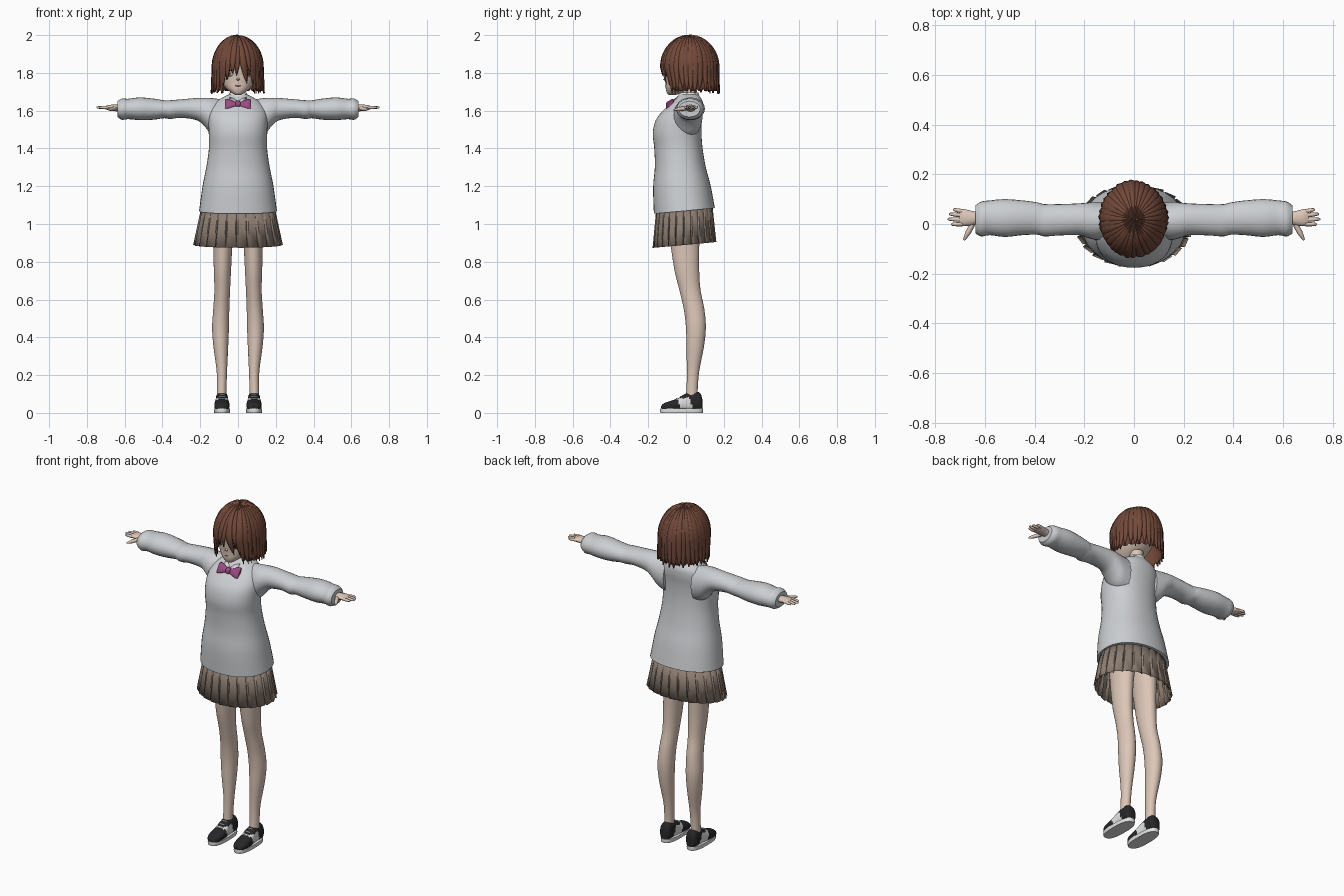
import bpy, bmesh, math, random
from mathutils import Vector
from mathutils.bvhtree import BVHTree

random.seed(4)
if "Cube" in bpy.data.objects:
    bpy.data.objects.remove(bpy.data.objects["Cube"])


def material(name, *rgb):
    m = bpy.data.materials.new(name)
    m.use_nodes = True
    m.diffuse_color = (*rgb, 1)
    m.node_tree.nodes["Principled BSDF"].inputs["Base Color"].default_value = (*rgb, 1)
    return m


KNIT = material("grey_knit", .6, .62, .64)
SKIN = material("skin", .72, .57, .48)
HAIR = material("brown_hair", .17, .066, .042)
CLOTH = material("taupe_cloth", .27, .21, .17)
BOW = material("plum_ribbon", .32, .07, .22)
BLACK = material("black_leather", .02, .02, .022)
WHITE = material("white", .75, .75, .75)
IRIS = material("amber_iris", .3, .13, .06)


def finish(name, verts, faces, mats, mirror=False, thick=0, angle=40):
    """Make a mesh object with sharp edges above the angle."""
    me = bpy.data.meshes.new(name)
    me.from_pydata(verts, [], faces)
    bm = bmesh.new()
    bm.from_mesh(me)
    bmesh.ops.remove_doubles(bm, verts=bm.verts, dist=1e-5)
    bmesh.ops.recalc_face_normals(bm, faces=bm.faces)
    bm.to_mesh(me)
    bm.free()
    for p in me.polygons:
        p.use_smooth = True
    me.set_sharp_from_angle(angle=math.radians(angle))
    for m in mats:
        me.materials.append(m)
    ob = bpy.data.objects.new(name, me)
    bpy.context.scene.collection.objects.link(ob)
    if thick:
        ob.modifiers.new("thickness", 'SOLIDIFY').thickness = thick
    if mirror:
        ob.modifiers.new("mirror", 'MIRROR').use_mirror_merge = False
    return ob


def spline(rows, steps):
    """Catmull-Rom curve through rows of numbers."""
    out = []
    for i in range(len(rows) - 1):
        p, a, b, n = rows[max(i - 1, 0)], rows[i], rows[i + 1], rows[min(i + 2, len(rows) - 1)]
        for s in range(steps):
            t = s / steps
            out.append([y + t / 2 * (z - x + t * (2 * x - 5 * y + 4 * z - w + t * (3 * (y - z) + w - x)))
                        for x, y, z, w in zip(p, a, b, n)])
    return out + [list(rows[-1])]


def loft(name, axis, rows, mats, power=2, seg=32, steps=4, **kw):
    """Skin oval rings; each row is position, low and high of the two other axes."""
    verts = []
    rings = spline(rows, steps)
    for t, a0, a1, b0, b1 in rings:
        for k in range(seg):
            c, s = math.cos(math.tau * k / seg), math.sin(math.tau * k / seg)
            a = (a0 + a1) / 2 + (a1 - a0) / 2 * math.copysign(abs(c) ** (2 / power), c)
            b = (b0 + b1) / 2 + (b1 - b0) / 2 * math.copysign(abs(s) ** (2 / power), s)
            verts.append({"x": (t, a, b), "y": (a, t, b), "z": (a, b, t)}[axis])
    faces = [(r * seg + k, r * seg + (k + 1) % seg, (r + 1) * seg + (k + 1) % seg, (r + 1) * seg + k)
             for r in range(len(rings) - 1) for k in range(seg)]
    faces += [range(seg), range(len(verts) - seg, len(verts))]
    return finish(name, verts, faces, mats, **kw)


def even(rows):
    return [(z, -w, w, y0, y1) for z, w, y0, y1 in rows]


def rod(name, p, q, r0, r1, mat):
    """Tapered round rod between two points, mirrored."""
    p, q = Vector(p), Vector(q)
    turn = (q - p).to_track_quat('Z', 'Y')
    verts = []
    for f, r in ((0, r0), (.5, r0), (.9, r1), (1, r1 / 2)):
        verts += [p.lerp(q, f) + turn @ Vector((r * math.cos(k * math.tau / 8), r * math.sin(k * math.tau / 8), 0))
                  for k in range(8)]
    faces = [(r + k, r + (k + 1) % 8, r + 8 + (k + 1) % 8, r + 8 + k) for r in (0, 8, 16) for k in range(8)]
    finish(name, verts, faces + [range(8), range(24, 32)], [mat], mirror=True, angle=60)


# Sweater body, its hem dropping towards the front
sweater = loft("sweater_body", "z", even([
    (1.07, .206, -.17, .153), (1.2, .188, -.174, .13), (1.3, .168, -.165, .105), (1.4, .154, -.168, .088),
    (1.48, .155, -.176, .082), (1.55, .156, -.16, .084), (1.6, .15, -.122, .09), (1.64, .125, -.08, .09),
    (1.665, .09, -.055, .08), (1.685, .05, -.035, .065)]), [KNIT], power=2.2, seg=40)
for v in sweater.data.vertices:
    v.co.z += max(0, 1.3 - v.co.z) * .4 * v.co.y

# Sleeves
loft("sleeves", "x", [
    (.09, -.05, .085, 1.46, 1.66), (.14, -.065, .088, 1.475, 1.667), (.18, -.058, .087, 1.52, 1.668),
    (.22, -.045, .083, 1.55, 1.667), (.3, -.046, .08, 1.562, 1.66), (.36, -.05, .08, 1.556, 1.655),
    (.39, -.043, .087, 1.56, 1.655), (.45, -.045, .095, 1.552, 1.664), (.52, -.052, .1, 1.55, 1.67),
    (.58, -.045, .095, 1.555, 1.663), (.615, -.05, .09, 1.552, 1.664), (.638, -.038, .075, 1.567, 1.65)],
    [KNIT], mirror=True, seg=24)

# Hands
loft("palms", "x", [(.62, .002, .046, 1.592, 1.63), (.655, -.006, .053, 1.598, 1.632),
                    (.685, -.008, .06, 1.603, 1.63), (.703, -.002, .056, 1.608, 1.624)],
     [SKIN], mirror=True, seg=16)
for finger, y, tip in (("index", -.001, .737), ("middle", .017, .75), ("ring", .035, .745), ("little", .051, .728)):
    rod(finger + "_fingers", (.69, y, 1.617), (tip, y * 1.15, 1.617), .0085, .006, SKIN)
rod("thumbs", (.65, -.002, 1.612), (.685, -.065, 1.605), .011, .006, SKIN)

# Pleated skirt: each pleat is an outer panel and a tucked fold
verts, pleats = [], 24
for h in (0, .5, 1):
    for i in range(pleats):
        for f, depth in ((0, 1), (.78, .3), (.84, -.9)):
            a = math.tau * (i + f) / pleats
            r = 1 + depth * (.012 + .03 * h)
            y = -.008 + (.147 + .015 * h) * r * math.sin(a)
            verts.append(((.192 + .036 * h) * r * math.cos(a), y, 1.09 - .2 * h + .09 * h * y))
n = pleats * 3
finish("pleated_skirt", verts, [(r + k, r + (k + 1) % n, r + n + (k + 1) % n, r + n + k)
                                for r in (0, n) for k in range(n)], [CLOTH], thick=.003, angle=15)

# Legs
loft("legs", "z", [
    (1.08, .01, .14, -.1, .08), (.98, .018, .135, -.09, .075), (.88, .03, .13, -.08, .07),
    (.75, .037, .128, -.06, .07), (.65, .042, .125, -.035, .077), (.55, .046, .131, -.012, .097),
    (.45, .048, .137, 0, .105), (.35, .052, .13, .002, .095), (.22, .058, .113, .005, .07),
    (.12, .061, .112, .002, .062), (.06, .061, .112, -.005, .065)], [SKIN], mirror=True)

# Shoes with a pale saddle panel
shoe = loft("shoes", "y", [
    (-.133, .07, .1, .012, .035), (-.115, .052, .118, .01, .052), (-.08, .045, .125, .01, .064),
    (-.04, .046, .124, .01, .078), (-.01, .05, .12, .01, .098), (.025, .052, .118, .01, .11),
    (.06, .052, .118, .01, .112), (.078, .055, .115, .01, .1), (.087, .068, .102, .012, .07)],
    [BLACK, WHITE], power=2.5, mirror=True, seg=28)
for p in shoe.data.polygons:
    c = p.center
    if -.02 < c.y + .35 * c.z < .045 and c.z < .078:
        p.material_index = 1
loft("shoe_soles", "z", [(0, .044, .126, -.135, .089), (.011, .042, .128, -.138, .091),
                         (.022, .043, .127, -.136, .09)], [WHITE], power=2.6, mirror=True, steps=1)
for i in range(3):
    y = -.05 + i * .022
    rod("shoe_lace_%d" % (i + 1), (.07, y, .075 + i * .011), (.1, y, .075 + i * .011), .004, .004, WHITE)

# Neck, collar and head
loft("neck", "z", even([(1.62, .045, -.03, .06), (1.67, .036, -.022, .055), (1.73, .036, -.025, .06)]), [SKIN])
loft("shirt_collar", "z", even([(1.65, .064, -.058, .075), (1.68, .053, -.042, .07), (1.697, .045, -.026, .065)]),
     [WHITE])
head = loft("head", "z", even([
    (1.683, .012, -.09, -.055), (1.692, .03, -.1, -.03), (1.715, .06, -.107, .02), (1.75, .085, -.108, .07),
    (1.8, .1, -.112, .11), (1.86, .106, -.115, .13), (1.92, .095, -.095, .12), (1.96, .06, -.05, .08)]),
    [SKIN], power=2.2)
rod("nose", (0, -.098, 1.768), (0, -.121, 1.764), .008, .003, SKIN)


def plate(name, target, columns, mat, lift):
    """Thin plate laid on the front of a target, from columns of x, low z, high z."""
    tree = BVHTree.FromPolygons([v.co for v in target.data.vertices], [p.vertices for p in target.data.polygons])
    verts = []
    for x, *heights in columns:
        for z in heights:
            hit = tree.ray_cast(Vector((x, -1, z)), Vector((0, 1, 0)))[0] or tree.find_nearest(Vector((x, -.1, z)))[0]
            verts.append(hit + Vector((0, -lift, 0)))
    faces = [(i, i + 1, i + 3, i + 2) for i in range(0, len(verts) - 2, 2)]
    finish(name, verts, faces, [mat], mirror=True, thick=.001)


def oval(x, z, w, h):
    return [(x - w * math.cos(a), z - h * math.sin(a), z + h * math.sin(a))
            for a in (math.pi * k / 10 for k in range(11))]


# Face details
plate("eye_whites", head, oval(.05, 1.797, .025, .017), WHITE, .0025)
plate("irises", head, oval(.05, 1.797, .012, .016), IRIS, .004)
plate("pupils", head, oval(.05, 1.798, .005, .008), BLACK, .0055)
plate("eyelashes", head, [(x, top - .003, top + .003) for x, lo, top in oval(.05, 1.797, .026, .018)], BLACK, .005)
plate("eyebrows", head, [(.028 + .009 * k, 1.832 + .001 * k, 1.836 + .001 * k) for k in range(6)], HAIR, .003)
plate("mouth", head, [(0, 1.729, 1.732), (.008, 1.729, 1.732), (.015, 1.731, 1.732)], BOW, .003)
plate("collar_flaps", sweater, [(.004, 1.63, 1.652), (.022, 1.625, 1.665), (.045, 1.642, 1.672)], WHITE, .006)

# Ribbon bow, leaning with the chest
bow = [loft("bow_wings", "x", [(.005, -.008, .008, -.012, .012), (.025, -.014, .012, -.02, .02),
                               (.055, -.014, .012, -.03, .033), (.07, -.006, .006, -.027, .032)],
            [BOW], power=2.6, mirror=True, seg=16),
       loft("bow_knot", "z", even([(-.018, .009, -.014, .01), (0, .015, -.022, .012), (.018, .009, -.014, .01)]),
            [BOW], power=3, seg=16),
       finish("bow_tails", [(0, -.006, 0), (.016, -.006, 0), (.045, -.004, -.042), (.02, -.004, -.05)],
              [(0, 1, 2, 3)], [BOW], mirror=True, thick=.005)]
for part in bow:
    part.location = (0, -.085, 1.632)
    part.rotation_euler.x = -.6


def hair_point(theta, u, end, s):
    """Point on the hair: theta from the front, u from crown to tip."""
    rim = 1.83
    arc = .25 if end < rim else .25 * math.acos((end - rim) / .17) / (math.pi / 2)
    d = u * (arc + max(0, rim - end))
    a = min(d / .25, 1) * math.pi / 2
    drop = max(0, d - .25)
    fwd = math.cos(theta) * (1 - 1.6 * drop if math.cos(theta) > 0 else 1 + .1 * drop)
    k = s * math.sin(a)
    return ((.137 + .04 * drop) * k * math.sin(theta), .018 - .157 * k * fwd, rim + .17 * s * math.cos(a) - drop)


# Hair cap, short over the face and jagged at the hem
verts, cols, rows = [], 96, 16
for i in range(cols):
    theta = math.tau * i / cols - math.pi
    end = 1.86 if abs(theta) < .62 else 1.705 + .012 * (i % 4 == 0)
    verts += [hair_point(theta, j / rows, end, .955) for j in range(rows + 1)]
w = rows + 1
finish("hair_cap", verts, [(i * w + j, i * w + j + 1, (i + 1) % cols * w + j + 1, (i + 1) % cols * w + j)
                           for i in range(cols) for j in range(rows)], [HAIR], thick=.005)

# Hair locks: tapered, ridged strips from the crown, with a swept fringe
locks = [(-.58, -.62, 1.735, .15), (-.4, -.45, 1.765, .14), (-.2, -.22, 1.8, .15), (0, -.06, 1.785, .15),
         (.12, .36, 1.745, .17), (.4, .5, 1.79, .13), (.6, .62, 1.735, .14)]
for i in range(28):
    theta = .72 + (math.tau - 1.44) * i / 27
    locks.append((theta, theta + random.uniform(-.05, .05), 1.688 + random.uniform(0, .018), .15))
verts, faces, rows = [], [], 18
for start, stop, end, half in locks:
    base, ridge = len(verts), random.uniform(.985, 1)
    for j in range(rows + 1):
        u = j / rows
        mid = start + (stop - start) * u * u
        wide = half * (1 - u ** 5) + .004
        for side in (-1, -.5, 0, .5, 1):
            verts.append(hair_point(mid + side * wide, u, end, ridge - .035 * side * side))
    faces += [(base + j * 5 + k, base + j * 5 + k + 1, base + j * 5 + k + 6, base + j * 5 + k + 5)
              for j in range(rows) for k in range(4)]
finish("hair_locks", verts, faces, [HAIR], thick=.003)
